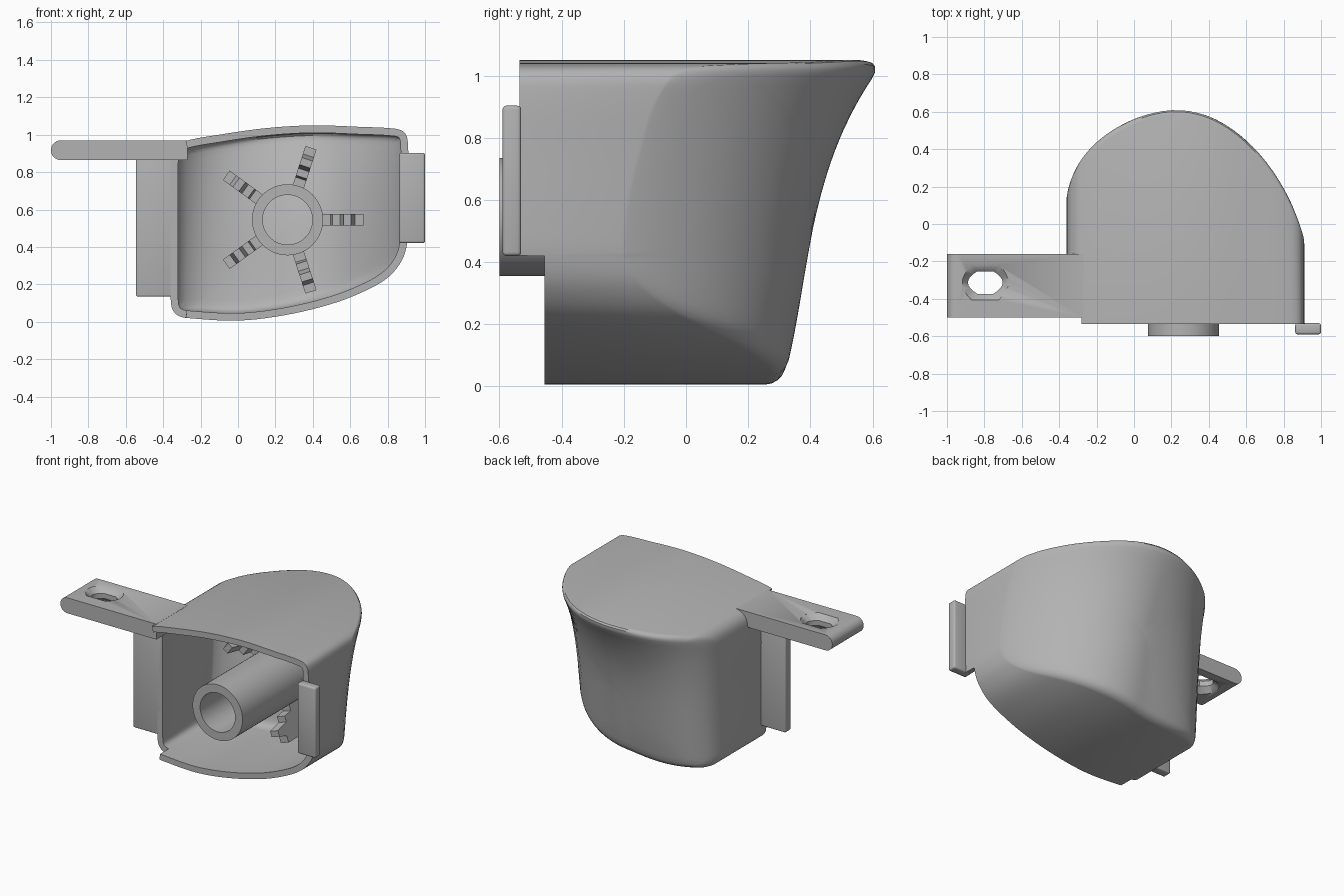
import bpy, bmesh
from math import sin, cos, pi, sqrt
from mathutils import Vector

cube = bpy.data.objects.get("Cube")
if cube:
    bpy.data.objects.remove(cube)

grey = bpy.data.materials.new("plain grey")
grey.use_nodes = True
colour = (0.45, 0.45, 0.45, 1)
grey.diffuse_color = colour
grey.node_tree.nodes["Principled BSDF"].inputs["Base Color"].default_value = colour


def finish(name, bm, bevel=0):
    """Turn a bmesh into a shaded object."""
    bmesh.ops.recalc_face_normals(bm, faces=bm.faces)
    mesh = bpy.data.meshes.new(name)
    bm.to_mesh(mesh)
    bm.free()
    mesh.materials.append(grey)
    ob = bpy.data.objects.new(name, mesh)
    bpy.context.collection.objects.link(ob)
    bpy.ops.object.select_all(action='DESELECT')
    ob.select_set(True)
    bpy.context.view_layer.objects.active = ob
    if bevel:
        mod = ob.modifiers.new("soft edges", 'BEVEL')
        mod.width, mod.segments = bevel, 3
        bpy.ops.object.modifier_apply(modifier=mod.name)
    bpy.ops.object.shade_smooth_by_angle(angle=0.6)
    return ob


def skin(bm, rings, loop=False, caps=False):
    """Bridge a list of closed rings of points with quads."""
    rows = [[bm.verts.new(p) for p in ring] for ring in rings]
    pairs = list(zip(rows, rows[1:])) + ([(rows[-1], rows[0])] if loop else [])
    for a, b in pairs:
        for i in range(len(a)):
            j = (i + 1) % len(a)
            bm.faces.new((a[i], a[j], b[j], b[i]))
    if caps:
        bm.faces.new(rows[0])
        bm.faces.new(rows[-1])
    return rows


def box(name, low, high, bevel=0):
    bm = bmesh.new()
    skin(bm, [[(x, y, z) for x, y in ((low[0], low[1]), (high[0], low[1]),
              (high[0], high[1]), (low[0], high[1]))] for z in (low[2], high[2])], caps=True)
    return finish(name, bm, bevel)


def back(x, z):
    """Depth of the domed rear wall at a point of the front outline."""
    lean = -0.30 + 0.287 * z - 0.36 * z * z + 0.373 * z ** 3
    if x < 0.2:
        u = min(1, (0.2 - x) / 0.565)
        return 0.1 + 0.505 * sqrt(1 - u * u) + lean * (1 - 0.8 * u * u)
    u = (x - 0.2) / 0.8
    return -0.627 + 1.232 * sqrt(max(0, 1 - u * u)) + lean * (1 - 0.34 * u)


def front(p):
    """Depth of the stepped front rim."""
    if p.x < -0.28:
        return -0.36
    return -0.535 if p.y > 0.42 else -0.455


# Front outline of the housing, smoothed through a few control points
control = [Vector(p) for p in (
    (-.36, .5), (-.36, .84), (-.345, .92), (-.295, .962), (-.1, 1.0), (.15, 1.035),
    (.4, 1.05), (.65, 1.042), (.84, 1.032), (.89, 1.012), (.908, .96), (.91, .75),
    (.91, .52), (.903, .41), (.872, .32), (.80, .235), (.68, .165), (.5, .095),
    (.25, .035), (0, .006), (-.25, .018), (-.315, .03), (-.35, .065), (-.36, .13))]
smooth = []
for i, p in enumerate(control):
    a, q, b = control[i - 1], control[(i + 1) % len(control)], control[(i + 2) % len(control)]
    span = (q - p).length
    m0 = (q - a) * span / (span + (p - a).length)
    m1 = (b - p) * span / (span + (b - q).length)
    for k in range(5):
        t = k / 5
        smooth.append(p * (2*t**3 - 3*t*t + 1) + m0 * (t**3 - 2*t*t + t)
                      + q * (3*t*t - 2*t**3) + m1 * (t**3 - t*t))

# Extra points where the rim steps
outline = []
for p, q in zip(smooth, smooth[1:] + smooth[:1]):
    outline.append(p)
    if front(p) != front(q):
        lo, hi = p, q
        while (hi - lo).length > 0.002:
            mid = (lo + hi) / 2
            lo, hi = (mid, hi) if front(mid) == front(p) else (lo, mid)
        outline += [lo, hi]

normals = []
for i, p in enumerate(outline):
    d = outline[(i + 2) % len(outline)] - outline[i - 2]
    normals.append(Vector((d.y, -d.x)).normalized())
rim = [front(p) for p in outline]
centre = Vector((0.27, 0.53))


def wall_rings(inset, setback):
    """Rings from the rim along the side wall and over the rear dome."""
    edge = [p + n * inset for p, n in zip(outline, normals)]
    rings = [[(p.x, y, p.y) for p, y in zip(edge, rim)]]
    r = 0.05
    for step in (0, .08, .3, .6, 1):
        ring = []
        for p, n in zip(edge, normals):
            q = p + (centre - p).normalized() * r * step
            drop = r * max(.15, abs(n.y)) * (1 - sqrt(1 - (1 - step) ** 2))
            ring.append((q.x, back(q.x, q.y) - setback - drop, q.y))
        rings.append(ring)
    inner = [Vector((x, z)) for x, y, z in rings[-1]]
    for t in (.93, .85, .75, .62, .48, .34, .2, .08):
        pts = [centre + (p - centre) * t for p in inner]
        rings.append([(p.x, back(p.x, p.y) - setback, p.y) for p in pts])
    return rings


# Hollow housing
bm = bmesh.new()
skin(bm, wall_rings(0, 0)[::-1] + wall_rings(0.04, 0.045), caps=True)
finish("housing", bm)

# Tube running from the rear wall out through the opening
bm = bmesh.new()
tube = []
for radius, deep in ((.19, False), (.19, True), (.133, True), (.133, False)):
    ring = []
    for i in range(64):
        a = 2 * pi * i / 64
        x, z = .265 + radius * cos(a), .545 + radius * sin(a)
        ring.append((x, back(x, z) - .025 if deep else -.6, z))
    tube.append(ring)
skin(bm, tube, loop=True)
finish("tube", bm)

# Five stepped fins around the tube
fin_profile = ((.17, .05), (.23, .05), (.24, -.02), (.28, -.02), (.30, -.12),
               (.34, -.12), (.36, -.05), (.405, -.05))
for k in range(5):
    a = 2 * pi * k / 5
    along, side = Vector((cos(a), sin(a))), Vector((-sin(a), cos(a)))
    bm = bmesh.new()
    rings = []
    for half in (-.031, .031):
        top, bottom = [], []
        for r, y in fin_profile:
            p = Vector((.265, .545)) + along * r + side * half
            top.append((p.x, y, p.y))
            bottom.append((p.x, back(p.x, p.y) - .025, p.y))
        rings.append(top + bottom[::-1])
    skin(bm, rings, caps=True)
    finish("fin_%d" % (k + 1), bm)

# Side plates
box("left_clip_plate", (.862, -.59, .42), (1, -.53, .903), .012)
box("right_flange", (-.545, -.36, .135), (-.33, -.30, .9), .008)

# Mounting arm with a rounded end
bm = bmesh.new()
section = [(-.947 - .053 * sin(pi * i / 16), .917 + .053 * cos(pi * i / 16)) for i in range(17)]
section += [(-.27, .864), (-.27, .97)]
skin(bm, [[(x, y, z) for x, z in section] for y in (-.5, -.16)], caps=True)
arm = finish("mounting_arm", bm)

# Slot cut through the arm, narrow at mid height
bm = bmesh.new()
rings = []
for z, reach, half in ((.85, .135, .105), (.90, .093, .06), (.934, .093, .06), (.984, .135, .105)):
    ring = []
    for sx in (1, -1):
        for i in range(9):
            a = (i / 4 - 1) * sx
            ring.append((-.795 + sx * (reach - .05 * a * a), -.313 + half * a, z))
    rings.append(ring)
skin(bm, rings, caps=True)
cutter = finish("slot_cutter", bm)
cutter.hide_render = True
cut = arm.modifiers.new("slot", 'BOOLEAN')
cut.operation, cut.solver, cut.object = 'DIFFERENCE', 'EXACT', cutter
bpy.context.view_layer.objects.active = arm
bpy.ops.object.modifier_apply(modifier=cut.name)
bpy.data.objects.remove(cutter)
